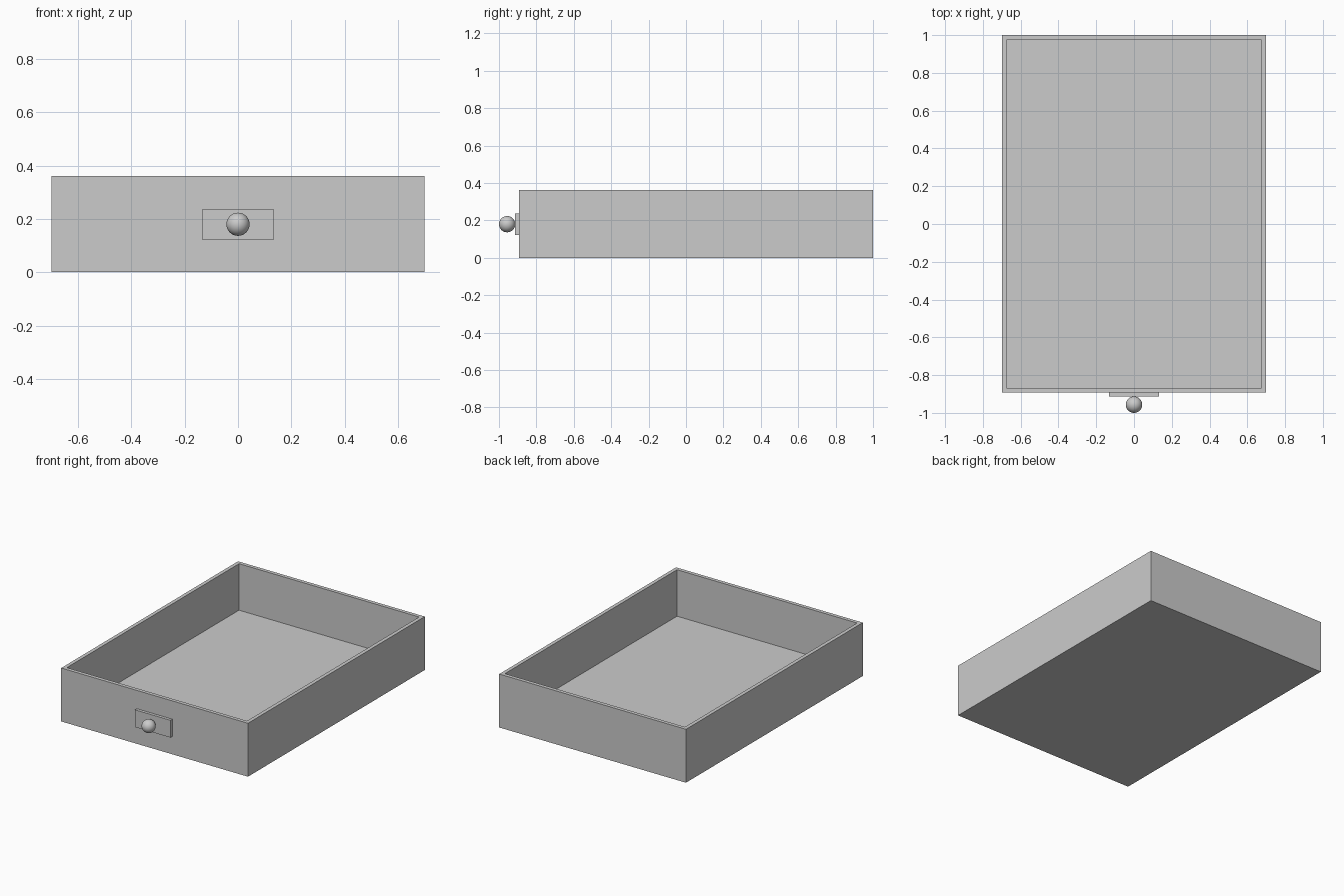
import bpy, bmesh
from mathutils import Matrix, Vector

if "Cube" in bpy.data.objects:
    bpy.data.objects.remove(bpy.data.objects["Cube"])


def box_bmesh(lo, hi):
    lo, hi = Vector(lo), Vector(hi)
    bm = bmesh.new()
    bmesh.ops.create_cube(
        bm, size=1,
        matrix=Matrix.Translation((lo + hi) / 2) @ Matrix.Diagonal((*(hi - lo), 1)))
    return bm


def finish(bm, name):
    bmesh.ops.recalc_face_normals(bm, faces=bm.faces)
    mesh = bpy.data.meshes.new(name)
    bm.to_mesh(mesh)
    bm.free()
    obj = bpy.data.objects.new(name, mesh)
    bpy.context.collection.objects.link(obj)
    return obj


WALL, HEIGHT, FLOOR = 0.025, 0.362, 0.047
FRONT_Y = -0.893

# Open tray: inset the top face, then sink it to the floor level
bm = box_bmesh((-0.7, FRONT_Y, 0), (0.7, 1, HEIGHT))
bm.faces.ensure_lookup_table()
top = max(bm.faces, key=lambda f: f.calc_center_median().z)
bmesh.ops.inset_region(bm, faces=[top], thickness=WALL, use_even_offset=True)
cavity = bmesh.ops.extrude_discrete_faces(bm, faces=[top])["faces"]
bmesh.ops.translate(bm, verts=cavity[0].verts, vec=(0, 0, FLOOR - HEIGHT))
finish(bm, "drawer_box")

# Backplate on the front panel
finish(box_bmesh((-0.133, -0.913, 0.121), (0.133, FRONT_Y, 0.238)), "handle_plate")

# Round pull knob
bm = bmesh.new()
bmesh.ops.create_uvsphere(bm, u_segments=32, v_segments=16, radius=0.0435,
                          matrix=Matrix.Translation((0, -0.9565, 0.18)))
for face in bm.faces:
    face.smooth = True
finish(bm, "pull_knob")
